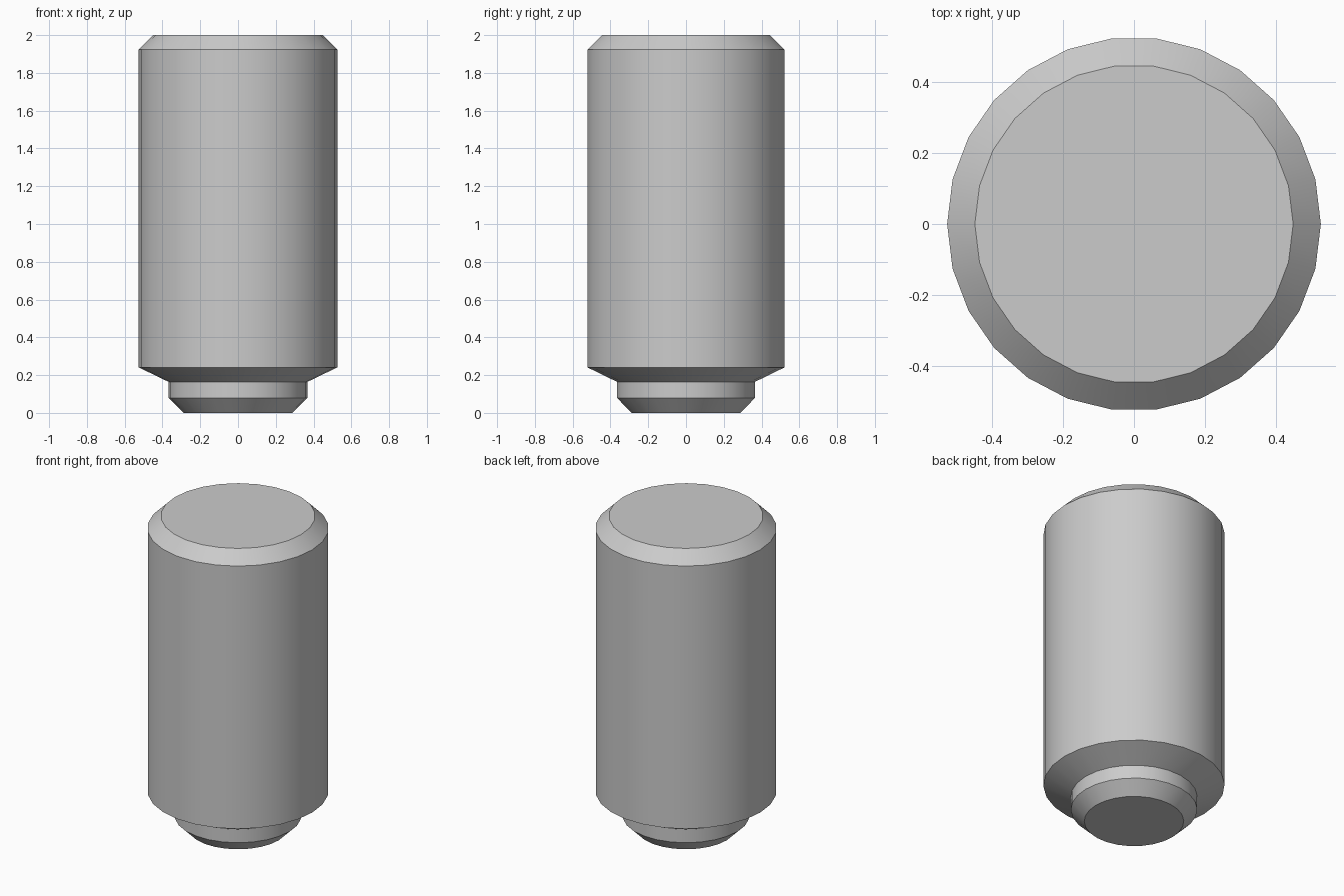
import bpy, bmesh, math

if "Cube" in bpy.data.objects:
    bpy.data.objects.remove(bpy.data.objects["Cube"])

SIDES = 26
# (radius, height) from the foot up
PROFILE = [(0.289, 0.0), (0.367, 0.078), (0.367, 0.164),
           (0.526, 0.241), (0.526, 1.923), (0.448, 2.0)]

metal = bpy.data.materials.new("grey metal")
metal.diffuse_color = (0.6, 0.6, 0.6, 1)
metal.use_nodes = True
metal.node_tree.nodes["Principled BSDF"].inputs["Base Color"].default_value = metal.diffuse_color

# pin body: lathed profile with chamfered ends and a stepped foot
bm = bmesh.new()
rings = []
for r, z in PROFILE:
    rings.append([bm.verts.new((r * math.cos(2 * math.pi * i / SIDES),
                                r * math.sin(2 * math.pi * i / SIDES), z))
                  for i in range(SIDES)])
for low, high in zip(rings, rings[1:]):
    for i in range(SIDES):
        j = (i + 1) % SIDES
        bm.faces.new((low[i], low[j], high[j], high[i]))

# flat end caps
bm.faces.new(rings[0][::-1])
bm.faces.new(rings[-1])

mesh = bpy.data.meshes.new("pin_body")
bm.to_mesh(mesh)
bm.free()
mesh.materials.append(metal)
pin = bpy.data.objects.new("pin_body", mesh)
bpy.context.collection.objects.link(pin)

# smooth round sides, crisp chamfers
bpy.context.view_layer.objects.active = pin
pin.select_set(True)
bpy.ops.object.shade_smooth_by_angle(angle=math.radians(30))
